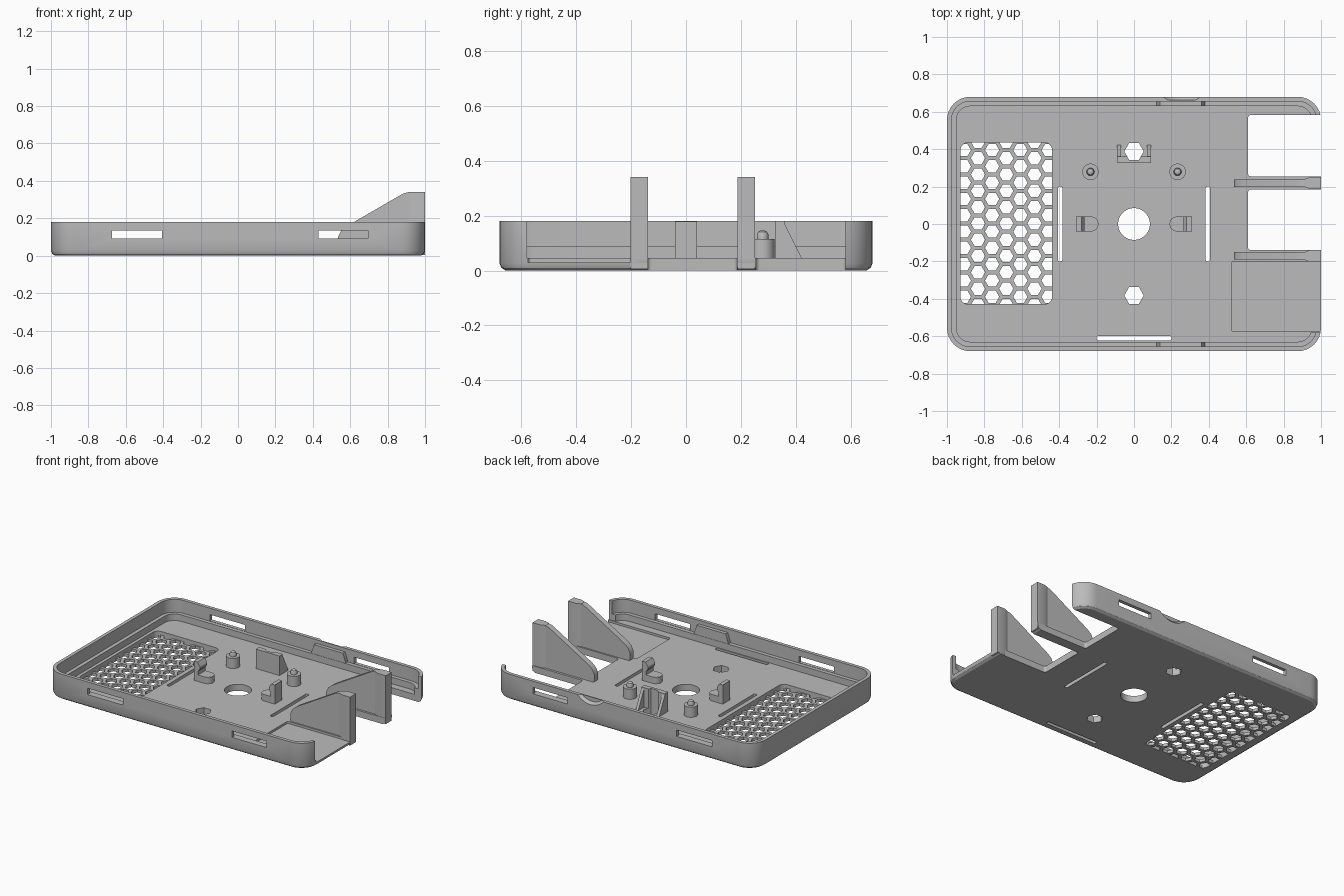
import bpy, bmesh, math
from mathutils import Vector

if "Cube" in bpy.data.objects:
    bpy.data.objects.remove(bpy.data.objects["Cube"], do_unlink=True)

grey = bpy.data.materials.new("plain grey plastic")
grey.use_nodes = True
grey.diffuse_color = (0.5, 0.5, 0.5, 1)
grey.node_tree.nodes["Principled BSDF"].inputs["Base Color"].default_value = (0.5, 0.5, 0.5, 1)

FLOOR, TOP, HX, HY = 0.045, 0.18, 1.0, 0.68


def finish(bm, name):
    bmesh.ops.recalc_face_normals(bm, faces=bm.faces[:])
    mesh = bpy.data.meshes.new(name)
    bm.to_mesh(mesh)
    bm.free()
    mesh.materials.append(grey)
    ob = bpy.data.objects.new(name, mesh)
    bpy.context.collection.objects.link(ob)
    return ob


def loft(bm, rings):
    loops = [[bm.verts.new(p) for p in ring] for ring in rings]
    n = len(loops[0])
    for a, b in zip(loops, loops[1:]):
        for i in range(n):
            j = (i + 1) % n
            bm.faces.new((a[i], a[j], b[j], b[i]))
    bm.faces.new(loops[0][::-1])
    bm.faces.new(loops[-1])


def prism(name, pts, lo, hi, axis="z"):
    """Extrude a 2D outline along z (xy outline), y (xz) or x (yz)."""
    place = {"z": lambda p, h: (p[0], p[1], h),
             "y": lambda p, h: (p[0], h, p[1]),
             "x": lambda p, h: (h, p[0], p[1])}[axis]
    bm = bmesh.new()
    loft(bm, [[place(p, h) for p in pts] for h in (lo, hi)])
    return finish(bm, name)


def rounded(hx, hy, r, cx=0, cy=0, n=8):
    pts = []
    for q, (sx, sy) in enumerate(((1, 1), (-1, 1), (-1, -1), (1, -1))):
        for k in range(n + 1):
            a = math.pi / 2 * (q + k / n)
            pts.append((cx + sx * (hx - r) + r * math.cos(a), cy + sy * (hy - r) + r * math.sin(a)))
    return pts


def circle(cx, cy, r, n=32):
    return [(cx + r * math.cos(math.tau * i / n), cy + r * math.sin(math.tau * i / n)) for i in range(n)]


def box(name, x0, x1, y0, y1, z0, z1):
    return prism(name, [(x0, y0), (x1, y0), (x1, y1), (x0, y1)], z0, z1)


def boolean(target, tool, op="DIFFERENCE"):
    mod = target.modifiers.new("cut", "BOOLEAN")
    mod.operation, mod.solver, mod.object = op, "EXACT", tool
    bpy.context.view_layer.update()
    mesh = bpy.data.meshes.new_from_object(target.evaluated_get(bpy.context.evaluated_depsgraph_get()))
    target.modifiers.clear()
    target.data = mesh
    bpy.data.objects.remove(tool, do_unlink=True)


# Tray shell: chamfered underside, walls with an inner lip step, and floor
bm = bmesh.new()
steps = [(0.022, 0), (0.007, 0.01), (0, 0.027), (0, TOP), (0.024, TOP), (0.024, 0.09), (0.05, 0.09), (0.05, FLOOR)]
loft(bm, [[(x, y, z) for x, y in rounded(HX - d, HY - d, 0.125 - d)] for d, z in steps])
tray = finish(bm, "tray")

# Port side openings: open wall, recessed bay and two floor notches
boolean(tray, box("wall_cut", 0.9, 1.1, -0.58, 0.58, FLOOR + 0.0002, 0.3))
boolean(tray, prism("bay_cut", rounded(0.3, 0.1875, 0.012, 0.82, -0.3875), 0.03, 0.3))
for y0, y1 in ((-0.14, 0.185), (0.255, 0.582)):
    boolean(tray, prism("notch_cut", rounded(0.3, (y1 - y0) / 2, 0.015, 0.91, (y0 + y1) / 2), -0.1, 0.3))

# Latch windows through the long walls
for x0, x1 in ((-0.675, -0.405), (0.43, 0.695)):
    boolean(tray, box("window_cut", x0, x1, -0.8, 0.8, 0.092, 0.136))

# Floor slots and centre hole
for cx, cy, hx, hy in ((-0.395, 0, 0.012, 0.2), (0.395, 0, 0.012, 0.2), (0, -0.611, 0.2, 0.012)):
    boolean(tray, prism("slot_cut", rounded(hx, hy, 0.01, cx, cy, 4), -0.1, 0.08))
boolean(tray, prism("centre_cut", circle(0, 0, 0.085, 48), -0.1, 0.1))
for y in (0.388, -0.382):
    boolean(tray, prism("hex_cut", circle(0, y, 0.052, 6), -0.1, 0.1))

# Honeycomb vent: thin recessed panel with clipped hexagonal holes
VX, VY, VHX, VHY = -0.683, 0.003, 0.245, 0.432
boolean(tray, prism("vent_recess", rounded(VHX, VHY, 0.04, VX, VY), 0.02, 0.1))
bm = bmesh.new()
pitch = 0.0755
row = pitch * 2 / math.sqrt(3)
for c in range(-4, 5):
    for r in range(-6, 7):
        cx, cy = VX + c * pitch, VY + (r + 0.5 * (c % 2)) * row
        loft(bm, [[(x, y, z) for x, y in circle(cx, cy, 0.038, 6)] for z in (-0.1, 0.1)])
holes = finish(bm, "vent_holes")
boolean(holes, prism("vent_limit", rounded(VHX, VHY, 0.04, VX, VY), -0.05, 0.08), "INTERSECT")
boolean(tray, holes)

# Thumb notch in the outer face of the back wall
bm = bmesh.new()
loft(bm, [[(x, y, z) for x, z in circle(0.255, 0.27, r, 48)] for y, r in ((0.69, 0.145), (0.664, 0.118))])
boolean(tray, finish(bm, "thumb_cut"))

# Thickened wall pads with sloped ends on both long walls
for side, s in (("front", -1), ("back", 1)):
    pad = [(0.12, FLOOR), (0.12, 0.1), (0.14, 0.155), (0.36, 0.155), (0.38, 0.1), (0.38, FLOOR)]
    prism(side + "_wall_pad", pad, s * 0.632, s * 0.66, "y")

# Two tall divider fins between the ports, thicker at the outer end
fin = [(0.545, 0.03), (0.535, 0.06), (0.535, 0.1), (0.55, 0.132), (0.58, 0.157),
       (0.87, 0.325), (0.89, 0.335), (0.92, 0.34), (0.96, 0.34), (0.96, 0.03)]
for name, y in (("front", -0.171), ("middle", 0.219)):
    prism(name + "_divider_fin", fin, y - 0.02, y + 0.02, "y")
    w = 0.032
    prism(name + "_fin_end", [(0.91, y - 0.02), (0.94, y - w), (1, y - w), (1, y + w), (0.94, y + w), (0.91, y + 0.02)],
          0.005, 0.34)

for side, s in (("left", 1), ("right", -1)):
    # Standoff post with a domed locating pin
    cx, cy = 0.233 * s, 0.279
    bm = bmesh.new()
    profile = [(0.044, 0.04), (0.044, 0.115), (0.021, 0.115), (0.021, 0.132), (0.016, 0.141), (0.007, 0.146)]
    loft(bm, [[(x, y, z) for x, y in circle(cx, cy, r)] for r, z in profile])
    finish(bm, side + "_standoff")

    # Board clip: low round-ended seat and a hooked upright
    seat = [(0.31, 0.04)] + [(0.23 + 0.04 * math.cos(a), 0.04 * math.sin(a))
                             for a in (math.pi * (0.5 + k / 16) for k in range(17))] + [(0.31, -0.04)]
    prism(side + "_clip_seat", [(s * x, y) for x, y in seat], 0.04, 0.09)
    hook = [(0.31, 0.08), (0.31, 0.178), (0.282, 0.178), (0.264, 0.15), (0.264, 0.135), (0.278, 0.115), (0.278, 0.08)]
    prism(side + "_clip_hook", [(s * x, z) for x, z in hook], -0.04, 0.04, "y")

    # Sloped gussets bracing the rear stop
    gusset = [(0.34, 0.04), (0.34, TOP), (0.355, TOP), (0.425, 0.04)]
    prism(side + "_stop_gusset", gusset, s * 0.07, s * 0.09, "x")

# Rear stop wall
stop = prism("rear_stop", [(0.325, 0.04), (0.325, TOP), (0.36, TOP), (0.36, 0.04)], -0.09, 0.09, "x")
boolean(stop, prism("stop_relief", circle(0, 0.388, 0.052, 6), -0.1, 0.3))

# Smooth the curved walls while keeping hard edges
bpy.ops.object.select_all(action="DESELECT")
for ob in bpy.context.collection.objects:
    if ob.type == "MESH" and grey.name in ob.data.materials:
        ob.select_set(True)
        bpy.context.view_layer.objects.active = ob
bpy.ops.object.shade_smooth_by_angle(angle=math.radians(30))
